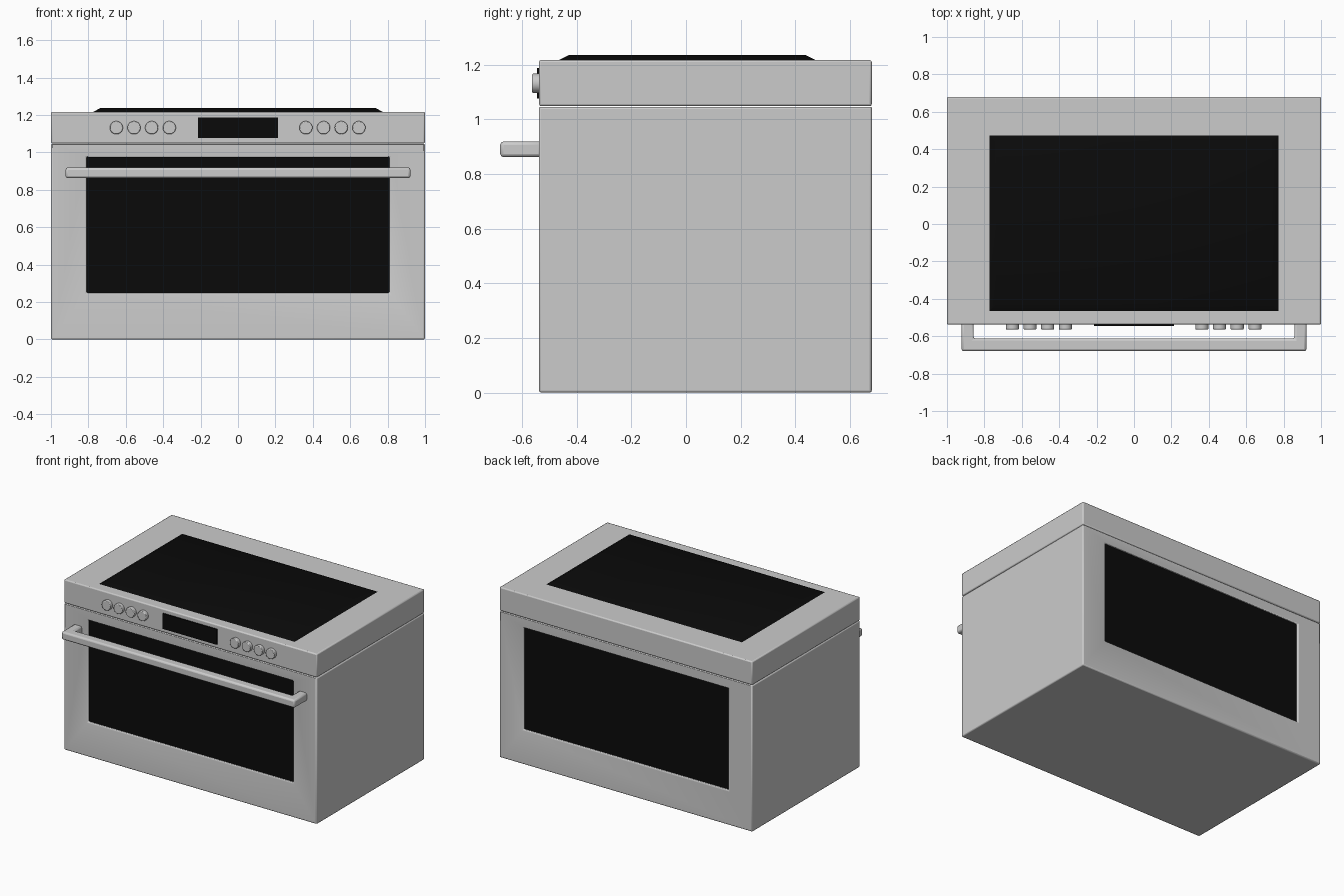
import bpy, bmesh, math
from mathutils import Matrix

if "Cube" in bpy.data.objects:
    bpy.data.objects.remove(bpy.data.objects["Cube"])

black = bpy.data.materials.new("black_glass")
black.diffuse_color = (0.003, 0.003, 0.003, 1)
black.use_nodes = True
black.node_tree.nodes["Principled BSDF"].inputs["Base Color"].default_value = black.diffuse_color


def finish(name, bm, bevel=0, segments=2, mat=None):
    me = bpy.data.meshes.new(name)
    bmesh.ops.recalc_face_normals(bm, faces=bm.faces)
    bm.to_mesh(me)
    bm.free()
    ob = bpy.data.objects.new(name, me)
    bpy.context.collection.objects.link(ob)
    if mat:
        me.materials.append(mat)
    if bevel:
        mod = ob.modifiers.new("Bevel", 'BEVEL')
        mod.width = bevel
        mod.segments = segments
        mod.limit_method = 'ANGLE'
        mod.angle_limit = math.radians(40)
    bpy.ops.object.select_all(action='DESELECT')
    ob.select_set(True)
    bpy.context.view_layer.objects.active = ob
    bpy.ops.object.shade_smooth_by_angle(angle=math.radians(30))
    return ob


def box(name, x, y, z, bevel=0, mat=None, taper=0):
    """Box from (min, max) ranges; taper insets the top face."""
    bm = bmesh.new()
    bmesh.ops.create_cube(bm, size=1)
    for v in bm.verts:
        top = v.co.z > 0
        inset = taper if top else 0
        v.co.x = x[1] - inset if v.co.x > 0 else x[0] + inset
        v.co.y = y[1] - inset if v.co.y > 0 else y[0] + inset
        v.co.z = z[top]
    return finish(name, bm, bevel, mat=mat)


def prism(name, outline, z0, z1, bevel):
    """Extrude a flat xy outline upward."""
    bm = bmesh.new()
    face = bm.faces.new([bm.verts.new((x, y, z0)) for x, y in outline])
    ext = bmesh.ops.extrude_face_region(bm, geom=[face])
    for v in ext["geom"]:
        if isinstance(v, bmesh.types.BMVert):
            v.co.z = z1
    return finish(name, bm, bevel)


FRONT, BACK = -0.538, 0.68

# Oven body with window openings front and back
body = box("oven_body", (-1, 1), (FRONT, BACK), (0, 1.046))
cutter = box("window_cutter", (-0.81, 0.81), (-1, 1), (0.248, 0.977))
cutter.hide_render = True
cutter.hide_set(True)
cut = body.modifiers.new("Window", 'BOOLEAN')
cut.operation = 'DIFFERENCE'
cut.object = cutter
cut.solver = 'EXACT'
bev = body.modifiers.new("Bevel", 'BEVEL')
bev.width = 0.008
bev.segments = 2
bev.limit_method = 'ANGLE'

# Dark glass filling the openings, set slightly back
box("oven_window", (-0.809, 0.809), (FRONT + 0.012, BACK - 0.012), (0.249, 0.976), mat=black)

# Control section and cooktop
box("control_panel", (-1, 1), (FRONT, BACK), (1.048, 1.217), 0.008)
box("cooktop_glass", (-0.787, 0.787), (-0.478, 0.487), (1.21, 1.236), mat=black, taper=0.05)
box("display", (-0.213, 0.213), (FRONT - 0.008, FRONT + 0.02), (1.077, 1.187), mat=black)

# Knobs, two groups of four
for side in (-1, 1):
    for i in range(4):
        bm = bmesh.new()
        bmesh.ops.create_cone(bm, cap_ends=True, segments=32, radius1=0.035, radius2=0.035, depth=0.045)
        pos = Matrix.Translation((side * (0.365 + 0.0945 * i) - 0.002, FRONT - 0.003, 1.132))
        bm.transform(pos @ Matrix.Rotation(math.pi / 2, 4, 'X'))
        finish("knob", bm, 0.004)

# Door handle
prism("door_handle",
      [(-0.922, FRONT + 0.01), (-0.922, -0.68), (0.922, -0.68), (0.922, FRONT + 0.01),
       (0.858, FRONT + 0.01), (0.858, -0.613), (-0.858, -0.613), (-0.858, FRONT + 0.01)],
      0.862, 0.919, 0.012)
